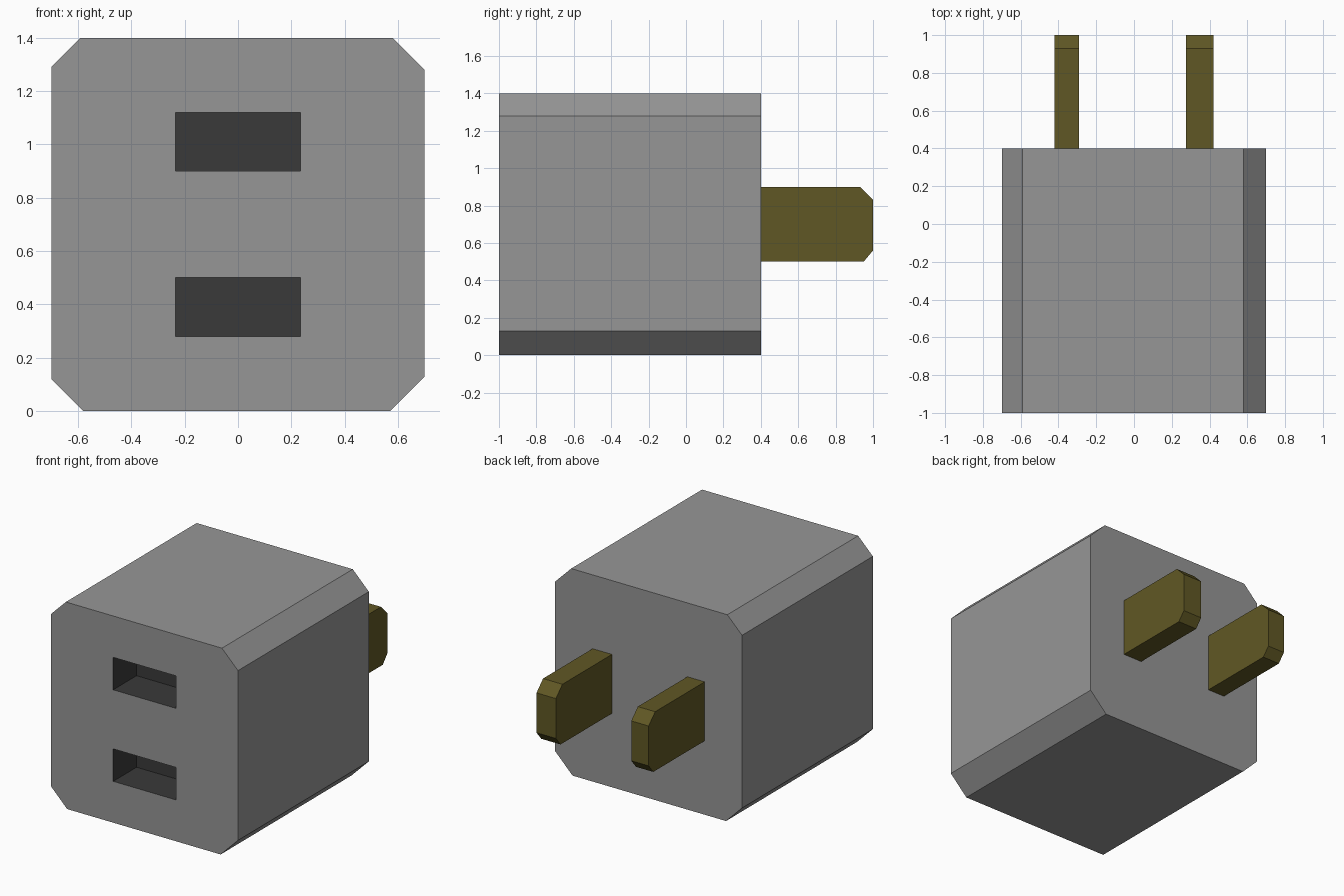
import bpy, bmesh
from mathutils import Vector

if "Cube" in bpy.data.objects:
    bpy.data.objects.remove(bpy.data.objects["Cube"])


def material(name, rgb):
    m = bpy.data.materials.new(name)
    m.diffuse_color = (*rgb, 1)
    m.use_nodes = True
    m.node_tree.nodes["Principled BSDF"].inputs["Base Color"].default_value = m.diffuse_color
    return m


def extrude(name, points, offset, mats):
    """Extrude a closed 3D outline along offset into a flat-shaded solid."""
    bm = bmesh.new()
    face = bm.faces.new([bm.verts.new(p) for p in points])
    new = bmesh.ops.extrude_face_region(bm, geom=[face])["geom"]
    verts = [v for v in new if isinstance(v, bmesh.types.BMVert)]
    bmesh.ops.translate(bm, verts=verts, vec=Vector(offset))
    bmesh.ops.recalc_face_normals(bm, faces=bm.faces)
    mesh = bpy.data.meshes.new(name)
    bm.to_mesh(mesh)
    bm.free()
    for m in mats:
        mesh.materials.append(m)
    ob = bpy.data.objects.new(name, mesh)
    bpy.context.collection.objects.link(ob)
    return ob


grey = material("housing_grey", (0.305, 0.305, 0.305))
dark = material("socket_dark", (0.042, 0.042, 0.042))
brass = material("prong_brass", (0.118, 0.097, 0.018))

# Housing: chamfered square block
outline = [(-0.59, 1.4), (0.58, 1.4), (0.7, 1.28), (0.7, 0.13),
           (0.57, 0), (-0.58, 0), (-0.7, 0.12), (-0.7, 1.29)]
housing = extrude("housing", [(x, -1, z) for x, z in outline],
                  (0, 1.4, 0), [grey, dark])

# Two sockets cut into the front, with dark walls
for z0, z1 in ((0.28, 0.5), (0.9, 1.12)):
    rect = [(-0.235, z0), (0.235, z0), (0.235, z1), (-0.235, z1)]
    cutter = extrude("socket_cutter", [(x, -1.1, z) for x, z in rect],
                     (0, 0.35, 0), [grey, dark])
    for p in cutter.data.polygons:
        p.material_index = 1
    mod = housing.modifiers.new("socket", 'BOOLEAN')
    mod.operation = 'DIFFERENCE'
    mod.solver = 'EXACT'
    mod.object = cutter
    bpy.context.view_layer.objects.active = housing
    bpy.ops.object.modifier_apply(modifier=mod.name)
    bpy.data.objects.remove(cutter)

# Two flat prongs at the back with clipped tips
blade = [(0.4, 0.5), (0.95, 0.5), (1.0, 0.56), (1.0, 0.83), (0.93, 0.9), (0.4, 0.9)]
for name, x0, x1 in (("left_prong", -0.42, -0.29), ("right_prong", 0.275, 0.42)):
    extrude(name, [(x0, y, z) for y, z in blade], (x1 - x0, 0, 0), [brass])
